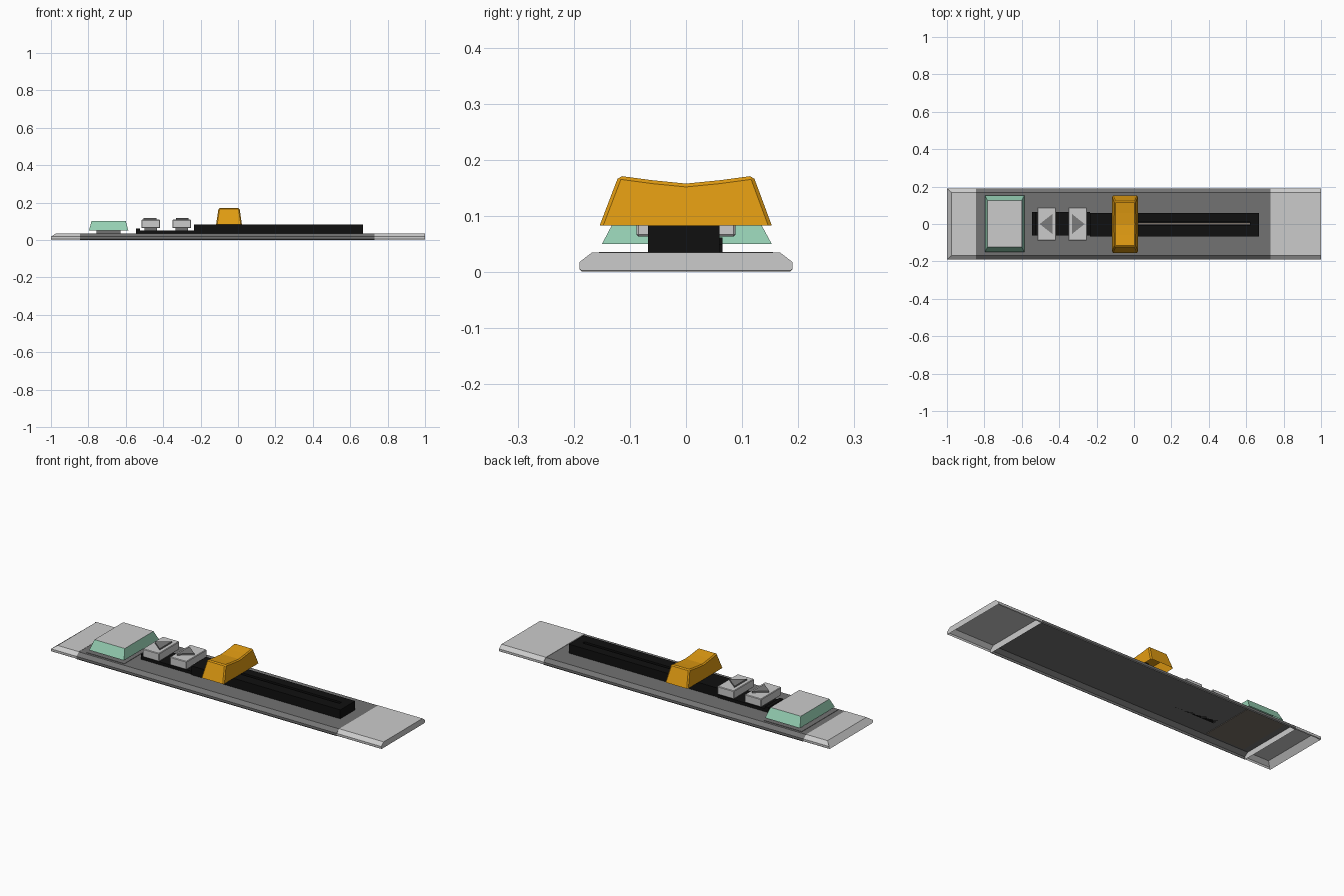
import bpy, bmesh
from mathutils import Vector

if "Cube" in bpy.data.objects:
    bpy.data.objects.remove(bpy.data.objects["Cube"])


def mat(name, rgb):
    m = bpy.data.materials.new(name)
    m.diffuse_color = (*rgb, 1)
    m.use_nodes = True
    m.node_tree.nodes["Principled BSDF"].inputs["Base Color"].default_value = m.diffuse_color
    return m


DARK = mat("dark_grey", (0.17, 0.17, 0.17))
BLACK = mat("black", (0.005, 0.005, 0.005))
ORANGE = mat("orange", (0.75, 0.33, 0.006))
GREEN = mat("green", (0.3, 0.62, 0.45))
GREY = mat("grey", (0.8, 0.8, 0.8))
BROWN = mat("brown", (0.2, 0.17, 0.14))
ARROW = mat("arrow_grey", (0.2, 0.2, 0.2))


def finish(name, bm, mats, bevel=0):
    bmesh.ops.recalc_face_normals(bm, faces=bm.faces)
    me = bpy.data.meshes.new(name)
    bm.to_mesh(me)
    bm.free()
    ob = bpy.data.objects.new(name, me)
    bpy.context.collection.objects.link(ob)
    for m in mats:
        me.materials.append(m)
    if bevel:
        b = ob.modifiers.new("Bevel", 'BEVEL')
        b.width, b.segments, b.limit_method = bevel, 1, 'ANGLE'
    return ob


def prism(pts, offset, axis):
    """Extrude a closed profile (list of 3D points) along an axis vector."""
    bm = bmesh.new()
    f = bm.faces.new([bm.verts.new(p) for p in pts])
    new = bmesh.ops.extrude_face_region(bm, geom=[f])['geom']
    vs = [v for v in new if isinstance(v, bmesh.types.BMVert)]
    bmesh.ops.translate(bm, verts=vs, vec=Vector(axis) * offset)
    # extrusion of a lone face leaves no cap at the start on some versions
    if not any(all((v.co - Vector(p)).length < 1e-6 for v, p in zip(g.verts, pts))
               for g in bm.faces) and not f.is_valid:
        bmesh.ops.holes_fill(bm, edges=bm.edges)
    bmesh.ops.recalc_face_normals(bm, faces=bm.faces)
    return bm


def box(name, x0, x1, y0, y1, z0, z1, mats=(), bevel=0):
    pts = [(x0, y0, z0), (x1, y0, z0), (x1, y1, z0), (x0, y1, z0)]
    return finish(name, prism(pts, z1 - z0, (0, 0, 1)), mats, bevel)


def hollow(bm, wall, depth):
    """Sink the underside to make a keycap-like shell."""
    bm.normal_update()
    f = min(bm.faces, key=lambda f: f.calc_center_median().z)
    bmesh.ops.inset_region(bm, faces=[f], thickness=wall)
    c = f.calc_center_median()
    for v in f.verts:
        v.co = c + (v.co - c) * 0.85
        v.co.z += depth


# Chassis: open-bottomed chamfered shell run along x, as body and two end caps
def chassis(name, x0, x1, z0, top, mats, slope=0, open_left=False):
    half = [(0.186, z0), (0.19, 0.006), (0.19, 0.018), (0.168, top)]
    pts = [(x0, y, z) for y, z in half] + [(x0, -y, z) for y, z in reversed(half)]
    bm = prism(pts, x1 - x0, (1, 0, 0))
    bm.normal_update()
    drop = [f for f in bm.faces if f.normal.z < -0.9
            or (open_left and f.normal.x < -0.9)]
    bmesh.ops.delete(bm, geom=drop, context='FACES_ONLY')
    for v in bm.verts:
        if slope and abs(v.co.x - x0) < 1e-4 and v.co.z > 0.03:
            v.co.x += slope
    return finish(name, bm, mats)


chassis("base_body", -0.846, 0.73, 0.001, 0.034, [DARK], open_left=True)
chassis("left_end_cap", -1.0, -0.846, 0.003, 0.035, [GREY], 0.025)
chassis("right_end_cap", 0.731, 1.0, 0.003, 0.035, [GREY])
box("large_button_plate", -0.81, -0.58, -0.155, 0.155, 0.033, 0.036, [DARK])
box("underside_plate", -0.81, -0.58, -0.155, 0.155, 0.031, 0.033, [BROWN])

# Slider track: floor, rails and solid ends leave a slot
box("track_floor", -0.235, 0.667, -0.068, 0.06, 0.034, 0.066, [BLACK])
box("slot_strip", -0.1, 0.62, -0.004, 0.006, 0.066, 0.07, [BROWN])
for side, y0, y1 in (("front", -0.068, -0.008), ("back", 0.01, 0.06)):
    box(side + "_rail", -0.1, 0.62, y0, y1, 0.066, 0.083, [BLACK])
box("track_left_block", -0.235, -0.1, -0.068, 0.06, 0.066, 0.083, [BLACK])
box("track_right_block", 0.62, 0.667, -0.068, 0.06, 0.066, 0.083, [BLACK])

# Switch bed under the arrow buttons
box("switch_bed", -0.545, -0.235, -0.062, 0.065, 0.034, 0.05, [BLACK])
box("switch_bed_lip", -0.545, -0.525, -0.062, 0.065, 0.05, 0.062, [BLACK])

# Fader knob: saddle-topped profile tapered in x, hollow below
prof = [(-0.154, 0.083), (-0.12, 0.172), (-0.06, 0.164), (0, 0.158),
        (0.06, 0.164), (0.12, 0.172), (0.153, 0.083)]
bm = prism([(-0.117, y, z) for y, z in prof], 0.138, (1, 0, 0))
for v in bm.verts:
    v.co.x = -0.048 + (v.co.x + 0.048) * (1 - 0.18 * (v.co.z - 0.083) / 0.085)
sharp = [e for e in bm.edges if max(v.co.z for v in e.verts) > 0.1
         and e.calc_face_angle(0) > 0.5]
bmesh.ops.bevel(bm, geom=sharp, offset=0.006, segments=1, affect='EDGES')
hollow(bm, 0.008, 0.06)
finish("fader_knob", bm, [ORANGE])
box("fader_stem", -0.065, -0.03, -0.03, 0.03, 0.068, 0.145, [BLACK])

# Large button: green tapered shell with a grey top
bm = prism([(-0.797, -0.15, 0.05), (-0.586, -0.15, 0.05),
            (-0.586, 0.153, 0.05), (-0.797, 0.153, 0.05)], 0.051, (0, 0, 1))
for v in bm.verts:
    if v.co.z > 0.09:
        v.co.x = -0.6915 + (v.co.x + 0.6915) * 0.87
        v.co.y *= 0.82
max(bm.faces, key=lambda f: f.calc_center_median().z).material_index = 1
hollow(bm, 0.008, 0.04)
finish("large_button", bm, [GREEN, GREY])
box("large_button_stem", -0.757, -0.627, -0.065, 0.065, 0.034, 0.091, [DARK])

# Arrow buttons, pointing outward
for label, cx, d in (("left", -0.467, -1), ("right", -0.301, 1)):
    box(label + "_arrow_button", cx - 0.05, cx + 0.05, -0.088, 0.088,
        0.064, 0.109, [GREY], 0.003)
    box(label + "_arrow_stem", cx - 0.033, cx + 0.033, -0.05, 0.05, 0.045, 0.065, [DARK])
    tri = [(cx + d * 0.037, 0, 0.107), (cx - d * 0.03, 0.053, 0.107),
           (cx - d * 0.03, -0.053, 0.107)]
    finish(label + "_arrow", prism(tri, 0.01, (0, 0, 1)), [ARROW])
